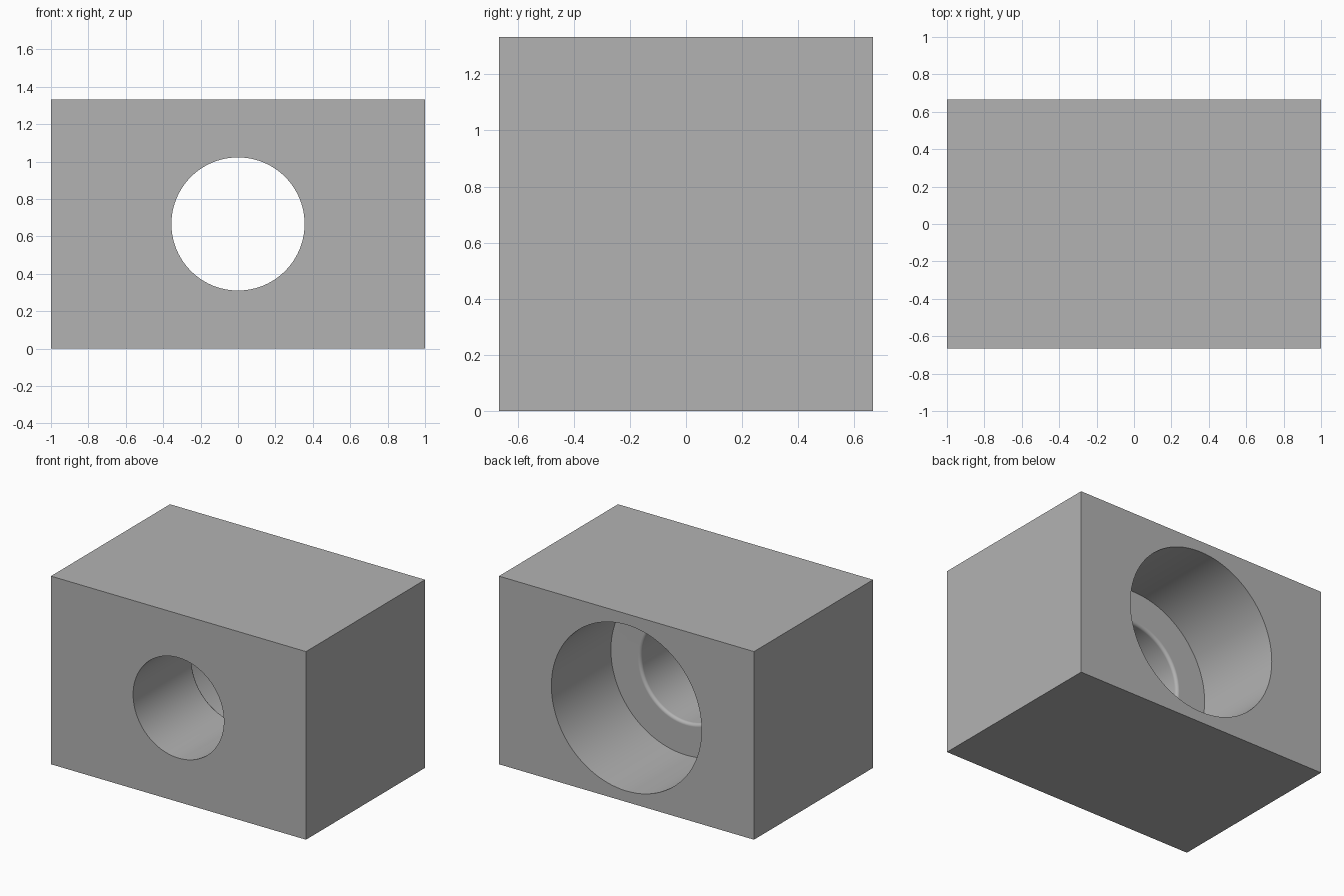
import bpy
import bmesh
import math

if "Cube" in bpy.data.objects:
    bpy.data.objects.remove(bpy.data.objects["Cube"], do_unlink=True)

LENGTH, SIDE = 2.0, 4 / 3        # block size along x, and along y and z
BORE, COUNTERBORE = 0.356, 0.589  # hole radii
FILLET = 0.022                   # rounded lip between the two holes
SEGMENTS = 96

grey = bpy.data.materials.new("plain grey")
grey.use_nodes = True
grey.diffuse_color = (0.45, 0.45, 0.45, 1)
grey.node_tree.nodes["Principled BSDF"].inputs["Base Color"].default_value = (0.45, 0.45, 0.45, 1)


def make_object(name, bm):
    bmesh.ops.recalc_face_normals(bm, faces=bm.faces)
    mesh = bpy.data.meshes.new(name)
    bm.to_mesh(mesh)
    bm.free()
    mesh.materials.append(grey)
    obj = bpy.data.objects.new(name, mesh)
    bpy.context.collection.objects.link(obj)
    return obj


# Solid block
bm = bmesh.new()
bmesh.ops.create_cube(bm, size=1)
bmesh.ops.scale(bm, vec=(LENGTH, SIDE, SIDE), verts=bm.verts)
bmesh.ops.translate(bm, vec=(0, 0, SIDE / 2), verts=bm.verts)
block = make_object("bored_block", bm)

# Lathe profile of the stepped hole as (radius, y), front to back
profile = [(0, -0.8), (BORE, -0.8)]
for i in range(5):
    a = math.radians(90 * i / 4)
    profile.append((BORE + FILLET * (1 - math.cos(a)), FILLET * (math.sin(a) - 1)))
profile += [(COUNTERBORE, 0), (COUNTERBORE, 0.8), (0, 0.8)]

bm = bmesh.new()
points = [bm.verts.new((r, y, SIDE / 2)) for r, y in profile]
edges = [bm.edges.new(pair) for pair in zip(points, points[1:])]
bmesh.ops.spin(bm, geom=points + edges, cent=(0, 0, SIDE / 2), axis=(0, 1, 0),
               angle=math.tau, steps=SEGMENTS, use_duplicate=False)
bmesh.ops.remove_doubles(bm, verts=bm.verts, dist=1e-4)
cutter = make_object("hole_cutter", bm)
cutter.hide_render = True

# Cut the hole, then discard the cutter
bpy.ops.object.select_all(action='DESELECT')
block.select_set(True)
bpy.context.view_layer.objects.active = block
cut = block.modifiers.new("stepped hole", 'BOOLEAN')
cut.operation = 'DIFFERENCE'
cut.solver = 'EXACT'
cut.object = cutter
bpy.ops.object.modifier_apply(modifier=cut.name)
bpy.data.objects.remove(cutter, do_unlink=True)

# Smooth bore walls, crisp outer edges, flat counterbore floor
bpy.ops.object.shade_smooth_by_angle(angle=math.radians(30))
normals = block.modifiers.new("weighted normals", 'WEIGHTED_NORMAL')
normals.keep_sharp = True
